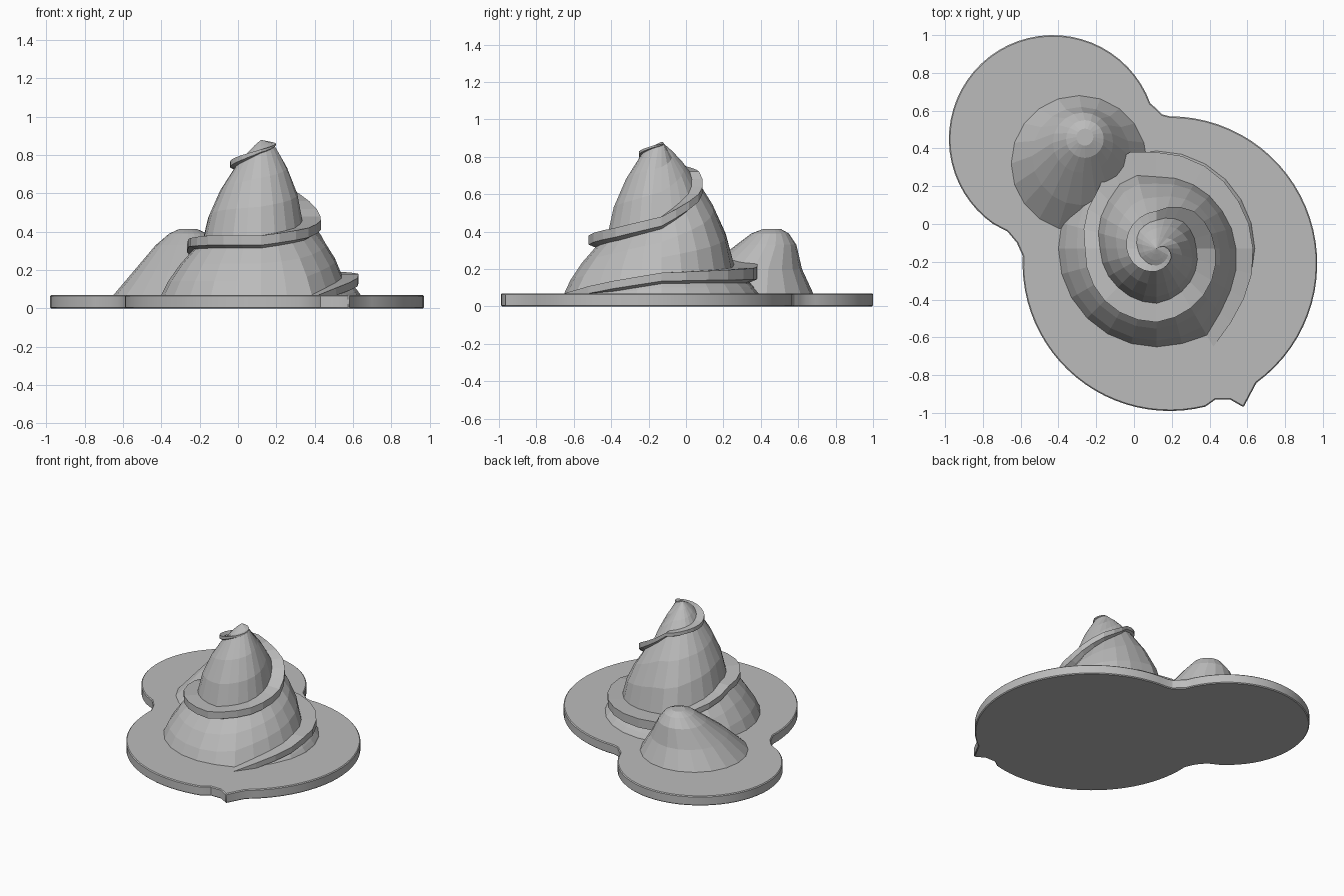
import bpy
import bmesh
from math import sin, cos, radians

default_cube = bpy.data.objects.get("Cube")
if default_cube:
    bpy.data.objects.remove(default_cube, do_unlink=True)

# One plain grey for everything
stone = bpy.data.materials.new("stone_grey")
stone.use_nodes = True
grey = (0.5, 0.5, 0.5, 1)
stone.diffuse_color = grey
stone.node_tree.nodes["Principled BSDF"].inputs["Base Color"].default_value = grey

PLATE_TOP = 0.07
SUNK = 0.05
AXIS = (0.12, -0.13)


def finish(name, bm):
    """Weld, fix normals and turn a bmesh into a named object."""
    bmesh.ops.remove_doubles(bm, verts=bm.verts[:], dist=0.0005)
    bmesh.ops.dissolve_degenerate(bm, edges=bm.edges[:], dist=0.0001)
    bmesh.ops.recalc_face_normals(bm, faces=bm.faces[:])
    mesh = bpy.data.meshes.new(name)
    bm.to_mesh(mesh)
    bm.free()
    mesh.materials.append(stone)
    part = bpy.data.objects.new(name, mesh)
    bpy.context.collection.objects.link(part)
    return part


def bridge_rows(bm, rows, closed):
    """Join neighbouring rows of points with quads."""
    grid = [[bm.verts.new(point) for point in row] for row in rows]
    for first, second in zip(grid, grid[1:]):
        count = len(first)
        for i in range(count if closed else count - 1):
            j = (i + 1) % count
            bm.faces.new((first[i], first[j], second[j], second[i]))
    return grid


def polar(centre, radius, degrees, z):
    angle = radians(degrees)
    return (centre[0] + radius * cos(angle), centre[1] + radius * sin(angle), z)


def arc(centre, radius, start, end, steps):
    return [polar(centre, radius, start + (end - start) * i / steps, 0)
            for i in range(steps + 1)]


# Base plate: two merged discs with a small spur at the front
large, small = (0.19, -0.21), (-0.43, 0.45)
outline = arc(large, 0.78, -54, 90, 30)
outline += [(0.15, 0.58, 0), (0.12, 0.61, 0)]
outline += arc(small, 0.55, 20, 235, 36)
outline += [(-0.67, -0.04, 0), (-0.62, -0.10, 0)]
outline += arc(large, 0.78, 177, 284, 24)
outline += [(0.43, -0.93, 0), (0.51, -0.93, 0), (0.58, -0.97, 0)]
bm = bmesh.new()
bottom = bm.faces.new([bm.verts.new(point) for point in outline])
raised = bmesh.ops.extrude_face_region(bm, geom=[bottom], use_keep_orig=True)
top_verts = [g for g in raised["geom"] if isinstance(g, bmesh.types.BMVert)]
bmesh.ops.translate(bm, verts=top_verts, vec=(0, 0, PLATE_TOP))
plate = finish("base_plate", bm)
edge_bevel = plate.modifiers.new("rounded_rim", "BEVEL")
edge_bevel.width = 0.006
edge_bevel.limit_method = "ANGLE"
edge_bevel.angle_limit = radians(50)
bpy.context.view_layer.objects.active = plate
plate.select_set(True)
bpy.ops.object.shade_smooth_by_angle(angle=radians(30))

# Spiral ledge: turn angle, lip radius, lip height, ledge width
spiral = [
    (-60, 0.60, 0.07, 0.07), (-40, 0.54, 0.12, 0.08), (0, 0.51, 0.18, 0.09),
    (30, 0.50, 0.19, 0.10), (90, 0.51, 0.21, 0.13), (112, 0.54, 0.23, 0.13),
    (135, 0.44, 0.28, 0.08), (180, 0.38, 0.36, 0.08), (225, 0.39, 0.38, 0.10),
    (270, 0.39, 0.38, 0.10), (315, 0.35, 0.42, 0.10), (360, 0.31, 0.48, 0.10),
    (405, 0.28, 0.60, 0.08), (450, 0.20, 0.72, 0.05), (495, 0.18, 0.75, 0.05),
    (540, 0.16, 0.77, 0.06), (585, 0.14, 0.80, 0.05), (630, 0.12, 0.83, 0.03),
    (690, 0.09, 0.86, 0.02), (730, 0.05, 0.87, 0.01), (765, 0, 0.88, 0),
]


def ledge(turn):
    """Lip radius, lip height and width of the ledge at a turn angle."""
    turn = min(turn, spiral[-1][0])
    for a, b in zip(spiral, spiral[1:]):
        if turn <= b[0]:
            mix = (turn - a[0]) / (b[0] - a[0])
            return [p + (q - p) * mix for p, q in zip(a[1:], b[1:])]


def inner_corner(turn):
    radius, height, width = ledge(turn)
    return radius - width, height


def section(turn):
    """One slice: ledge, lip, and the wall down to the turn below."""
    radius, height, width = ledge(turn)
    thick = width * 0.5
    under = (max(radius - width * 0.35, 0), max(height - thick * 1.3, PLATE_TOP))
    if turn - 360 >= spiral[0][0]:
        foot = inner_corner(turn - 360)
    else:
        foot = (max(0.53, radius), SUNK)
    drop = under[1] - foot[1]
    wall = []
    for t in (0.3, 0.65):
        bulge = 0.3 * drop * t * (1 - t)
        wall.append((under[0] + (foot[0] - under[0]) * t + bulge,
                     under[1] - drop * t))
    lip_low = (radius, max(height - thick, SUNK))
    profile = [inner_corner(turn), (radius, height), lip_low, under, *wall, foot]
    return [polar(AXIS, r, turn, z) for r, z in profile]


bm = bmesh.new()
bridge_rows(bm, [section(turn) for turn in range(-60, 1126, 15)], closed=False)
finish("spiral_peak", bm)

# Side mound: rings whose centres lean toward the back as they rise
mound_rings = [
    (-0.29, 0.31, 0.375, SUNK), (-0.29, 0.32, 0.36, PLATE_TOP),
    (-0.28, 0.36, 0.26, 0.20), (-0.27, 0.43, 0.16, 0.33),
    (-0.26, 0.45, 0.10, 0.39), (-0.26, 0.46, 0.045, 0.415),
]
bm = bmesh.new()
rows = [[polar((x, y), r, 18 * i, z) for i in range(20)]
        for x, y, r, z in mound_rings]
rings = bridge_rows(bm, rows, closed=True)
bm.faces.new(rings[-1])
finish("side_mound", bm)
